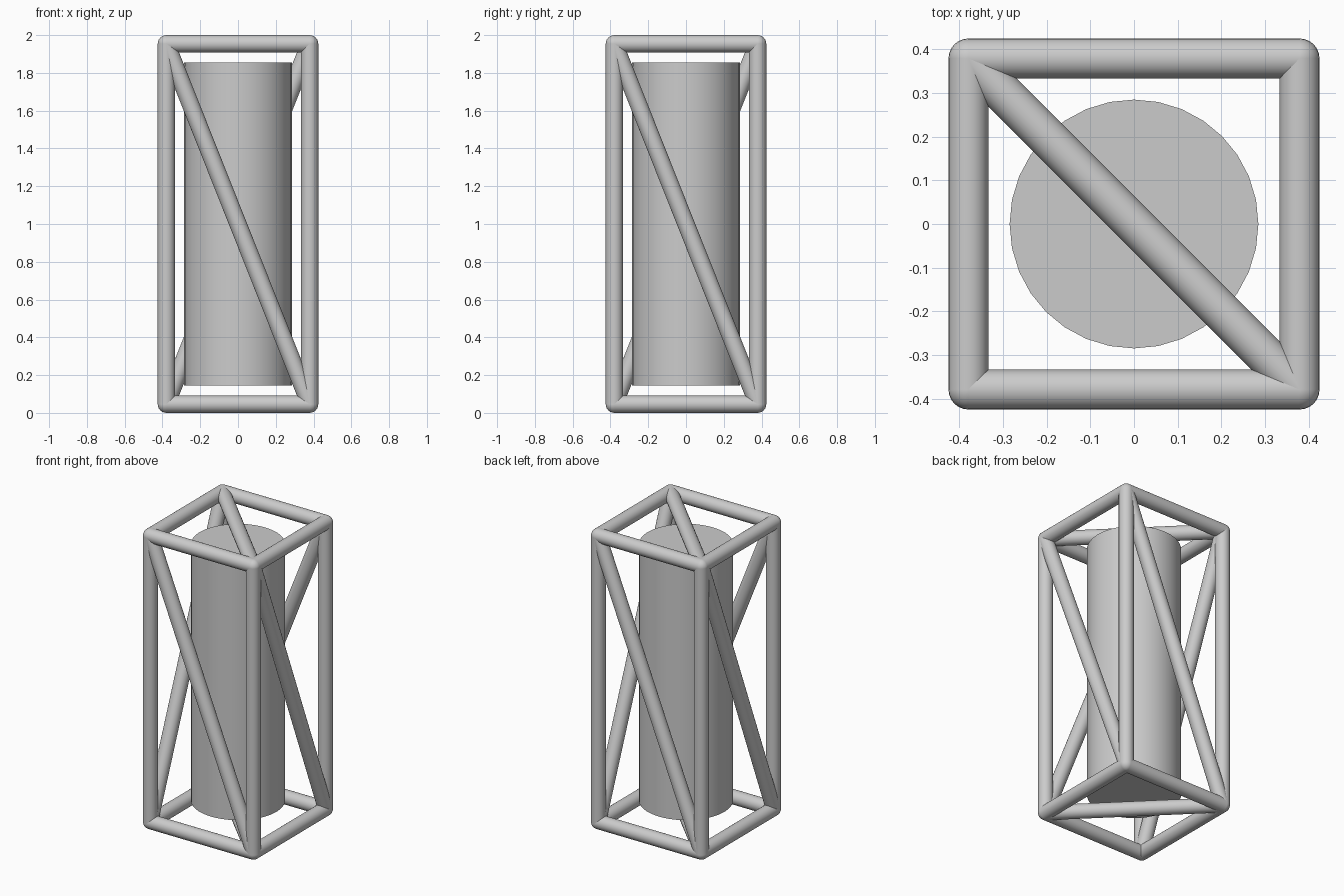
import bpy, math
from mathutils import Vector

if "Cube" in bpy.data.objects:
    bpy.data.objects.remove(bpy.data.objects["Cube"])

R = 0.0457            # tube radius
A = 0.425 - R         # tube axis offset in x and y
Z0, Z1 = R, 2 - R     # lower and upper tube axis heights


def smooth(ob):
    bpy.ops.object.shade_smooth_by_angle(angle=math.radians(40))
    return ob


def tube(name, a, b):
    a, b = Vector(a), Vector(b)
    d = b - a
    bpy.ops.mesh.primitive_cylinder_add(vertices=24, radius=R, depth=d.length,
                                        location=(a + b) / 2)
    ob = bpy.context.object
    ob.name = name
    ob.rotation_euler = d.to_track_quat('Z', 'Y').to_euler()
    return smooth(ob)


def joint(name, p):
    bpy.ops.mesh.primitive_uv_sphere_add(segments=24, ring_count=12, radius=R, location=p)
    bpy.context.object.name = name
    return smooth(bpy.context.object)


# Frame: posts, rails, rounded corners and one brace per side
corners = [(-A, -A), (A, -A), (A, A), (-A, A)]
sides = ["front", "right", "back", "left"]
for i, side in enumerate(sides):
    p, q = corners[i], corners[(i + 1) % 4]
    tube(side + "_post", (*p, Z0), (*p, Z1))
    tube(side + "_brace", (*p, Z1), (*q, Z0))
    for level, z in (("bottom", Z0), ("top", Z1)):
        tube(f"{level}_{side}_rail", (*p, z), (*q, z))
        joint(f"{level}_{side}_joint", (*p, z))

# Diagonal braces across the top and bottom
for level, z in (("bottom", Z0), ("top", Z1)):
    tube(level + "_brace", (-A, A, z), (A, -A, z))

# Solid core cylinder
bpy.ops.mesh.primitive_cylinder_add(vertices=32, radius=0.285, depth=1.71,
                                    location=(0, 0, 1.0))
bpy.context.object.name = "core_cylinder"
smooth(bpy.context.object)
